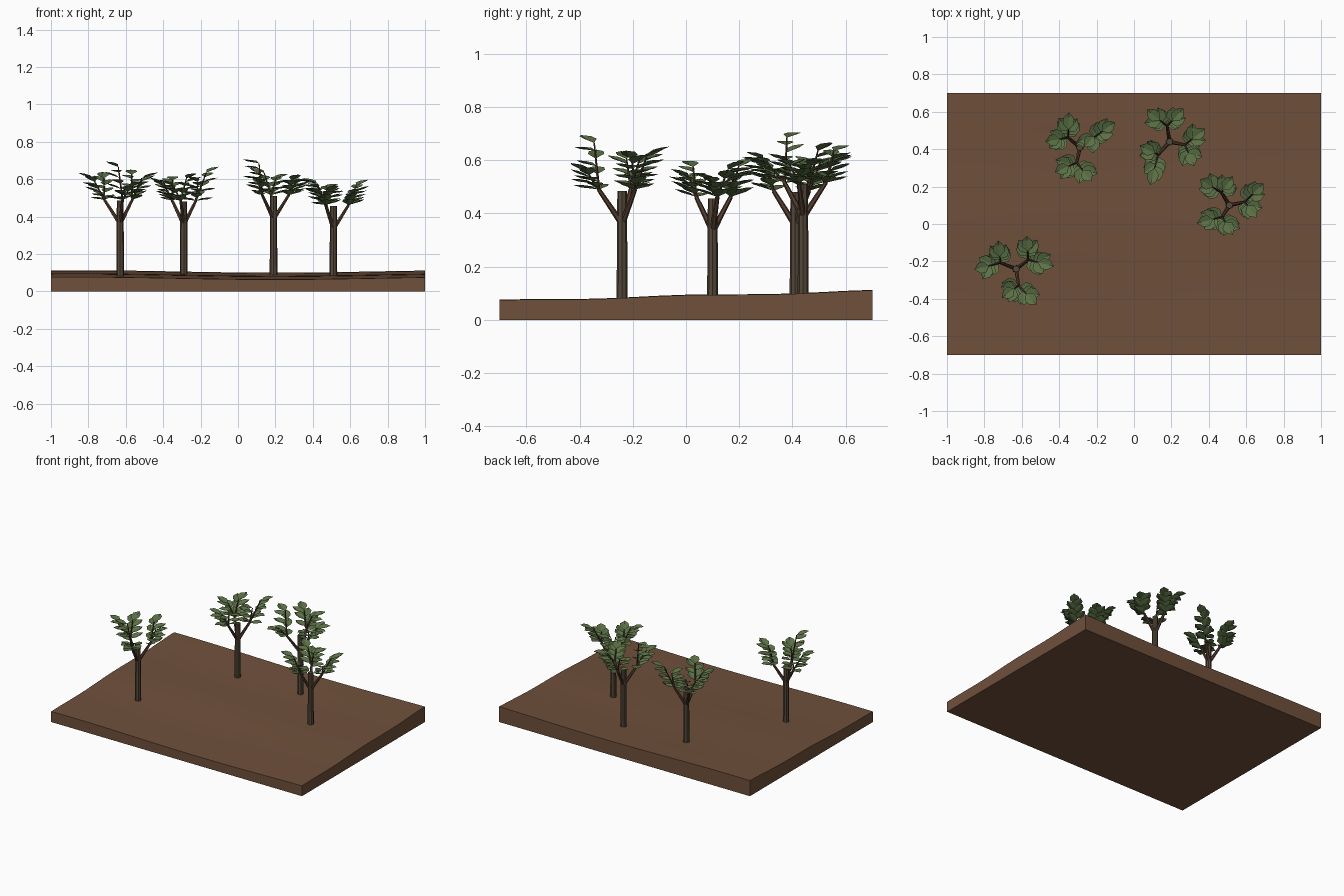
import bpy, bmesh, math, random
from mathutils import Vector

if "Cube" in bpy.data.objects:
    bpy.data.objects.remove(bpy.data.objects["Cube"])

random.seed(4)


def material(name, rgb):
    m = bpy.data.materials.new(name)
    m.diffuse_color = (*rgb, 1)
    m.use_nodes = True
    m.node_tree.nodes["Principled BSDF"].inputs["Base Color"].default_value = m.diffuse_color
    return m


SOIL = material("soil brown", (0.16, 0.08, 0.044))
BARK = material("bark brown", (0.09, 0.065, 0.042))
TWIG = material("twig brown", (0.09, 0.045, 0.028))
LEAF = material("leaf green", (0.105, 0.165, 0.06))


def add_object(name, bm, mat):
    me = bpy.data.meshes.new(name)
    bm.to_mesh(me)
    bm.free()
    me.materials.append(mat)
    ob = bpy.data.objects.new(name, me)
    bpy.context.collection.objects.link(ob)
    return ob


def ground_height(x, y):
    dip = 0.5 + 0.5 * math.cos(math.pi * (x - 0.2) * 0.95)
    return 0.095 + 0.026 * y - 0.006 * math.sin(math.pi * y / 0.7) ** 2 - 0.013 * dip


def limb(bm, a, b, r1, r2, sides=6):
    """Tapered stick from a to b."""
    d = b - a
    res = bmesh.ops.create_cone(bm, cap_ends=True, segments=sides,
                                radius1=r1, radius2=r2, depth=d.length)
    rot = Vector((0, 0, 1)).rotation_difference(d.normalized())
    for v in res["verts"]:
        v.co = rot @ v.co + (a + b) / 2


def leaf(bm, base, yaw, tilt, length, width):
    """Folded pointed leaf: raised edges either side of a low midrib."""
    out = Vector((math.cos(yaw) * math.cos(tilt), math.sin(yaw) * math.cos(tilt), math.sin(tilt)))
    side = Vector((-math.sin(yaw), math.cos(yaw), 0))
    up = out.cross(side)

    def pt(s, w, h):
        return bm.verts.new(base + out * s * length + side * w * width + up * h * length)
    root, m1, m2, tip = pt(0, 0, 0), pt(0.35, 0, 0.02), pt(0.7, 0, 0.03), pt(1, 0, 0.10)
    for s in (1, -1):
        e1, e2 = pt(0.32, 0.46 * s, 0.11), pt(0.68, 0.42 * s, 0.13)
        for f in ((root, m1, e1), (m1, m2, e2, e1), (m2, tip, e2)):
            bm.faces.new(f if s < 0 else f[::-1]).normal_flip()
    bm.normal_update()


# Undulating slab of ground
bm = bmesh.new()
bmesh.ops.create_grid(bm, x_segments=20, y_segments=14, size=1)
for v in bm.verts:
    v.co.y *= 0.7
    v.co.z = ground_height(v.co.x, v.co.y)
rim = [e for e in bm.edges if e.is_boundary]
ext = bmesh.ops.extrude_edge_only(bm, edges=rim)["geom"]
for v in ext:
    if isinstance(v, bmesh.types.BMVert):
        v.co.z = 0
bmesh.ops.contextual_create(bm, geom=[e for e in ext if isinstance(e, bmesh.types.BMEdge) and e.is_boundary])
bmesh.ops.recalc_face_normals(bm, faces=bm.faces[:])
ground = add_object("ground_slab", bm, SOIL)
bpy.context.view_layer.objects.active = ground
ground.select_set(True)
bpy.ops.object.shade_smooth_by_angle(angle=math.radians(30))

# Trees: trunk x, y, top, then leaf clusters (offset x, offset y, top z), two per branch
TREES = [
    (-0.63, -0.24, 0.485, [(-.17, .01, .62), (-.09, .09, .62), (.06, .12, .64), (.14, .03, .62),
                           (-.03, -.12, .68), (.07, -.15, .57)]),
    (-0.29, 0.41, 0.48, [(-.13, .04, .59), (-.06, .12, .61), (.06, .04, .60), (.14, .10, .65),
                         (-.08, -.11, .58), (.03, -.14, .62)]),
    (0.19, 0.44, 0.51, [(-.07, .13, .65), (.03, .13, .62), (.14, .03, .60), (.11, -.08, .61),
                        (-.10, -.05, .70), (-.085, -.165, .61)]),
    (0.51, 0.10, 0.457, [(-.11, .11, .59), (-.02, .10, .57), (.14, .075, .58), (.11, -.02, .54),
                         (-.11, -.08, .59), (-.01, -.11, .55)]),
]

for n, (tx, ty, top, tips) in enumerate(TREES, 1):
    trunk, twigs, leaves = bmesh.new(), bmesh.new(), bmesh.new()
    limb(trunk, Vector((tx, ty, 0.06)), Vector((tx, ty, top)), 0.021, 0.018, 8)
    fork = Vector((tx, ty, top - 0.125))
    for i in (0, 2, 4):
        # Branch rising to a node, then two twigs
        mean = (Vector(tips[i]) + Vector(tips[i + 1])) / 2
        node = fork + Vector((mean.x * 0.65, mean.y * 0.65, 0.13))
        limb(twigs, fork, node, 0.012, 0.008)
        for ox, oy, tz in tips[i:i + 2]:
            centre = Vector((tx + ox, ty + oy, tz))
            flat = (centre - node).to_2d()
            yaw = math.atan2(flat.y, flat.x)
            end = centre - Vector((math.cos(yaw), math.sin(yaw), 0)) * 0.025
            end.z -= 0.015
            limb(twigs, node, end, 0.006, 0.003, 5)
            # Stack of leaves alternating up the twig
            for k in range(7):
                p = node.lerp(end, k / 6)
                turn = 0 if k == 6 else (0.65 if k % 2 else -0.65) + random.uniform(-.15, .15)
                leaf(leaves, p, yaw + turn, random.uniform(0.05, 0.3),
                     random.uniform(0.082, 0.095), 0.066)
    add_object(f"tree_{n}_trunk", trunk, BARK)
    add_object(f"tree_{n}_branches", twigs, TWIG)
    add_object(f"tree_{n}_leaves", leaves, LEAF)
